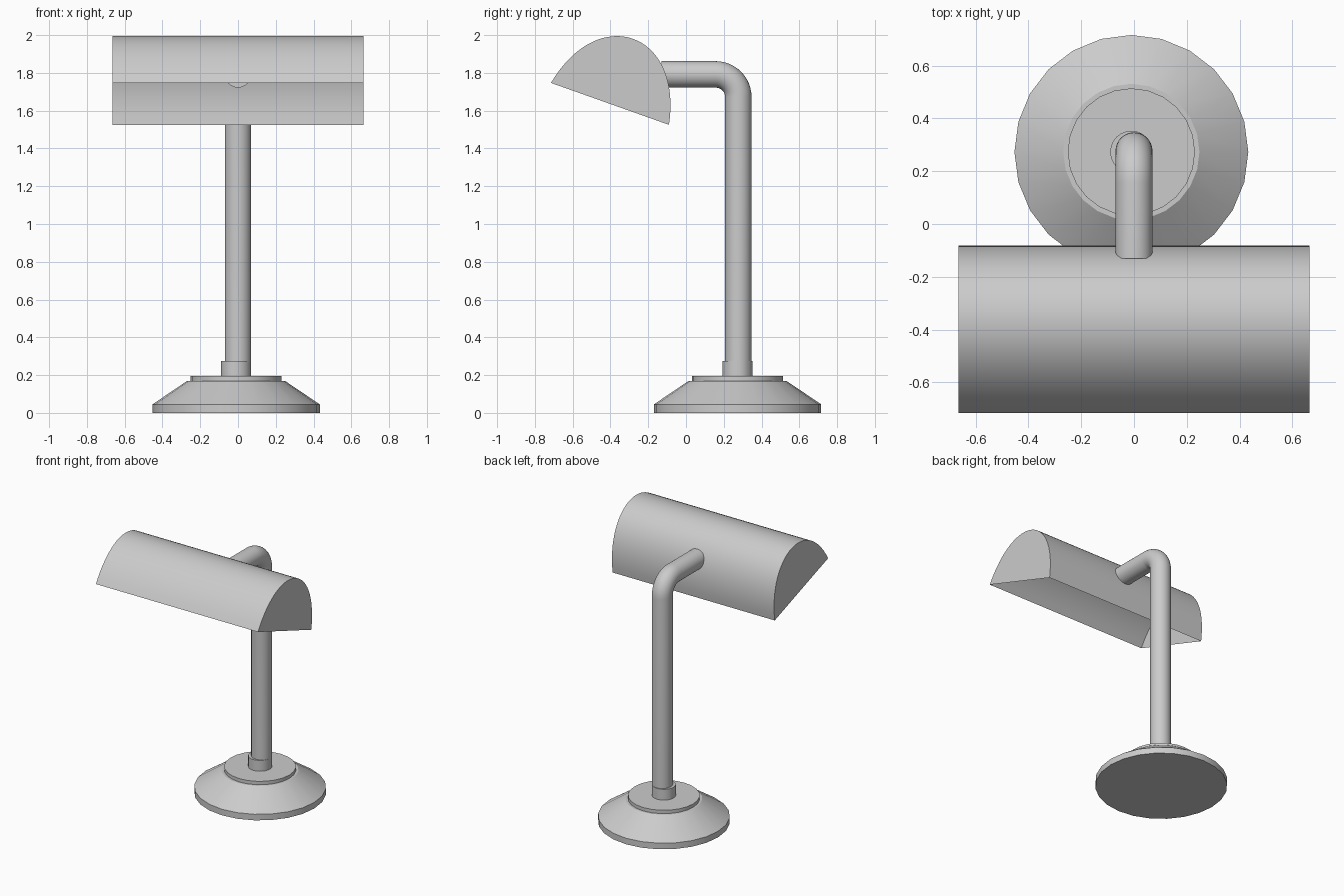
import bpy, bmesh
from math import sin, cos, pi, radians
from mathutils import Vector, Matrix
from mathutils.geometry import interpolate_bezier

cube = bpy.data.objects.get("Cube")
if cube:
    bpy.data.objects.remove(cube, do_unlink=True)

grey = bpy.data.materials.new("light_grey")
grey.use_nodes = True
grey.diffuse_color = (0.6, 0.6, 0.6, 1)
grey.node_tree.nodes["Principled BSDF"].inputs["Base Color"].default_value = (0.6, 0.6, 0.6, 1)


def select_only(obj):
    bpy.ops.object.select_all(action='DESELECT')
    obj.select_set(True)
    bpy.context.view_layer.objects.active = obj


def finish(name, bm):
    """Turn a bmesh into a shaded, coloured object."""
    bmesh.ops.recalc_face_normals(bm, faces=bm.faces)
    mesh = bpy.data.meshes.new(name)
    bm.to_mesh(mesh)
    bm.free()
    mesh.materials.append(grey)
    obj = bpy.data.objects.new(name, mesh)
    bpy.context.collection.objects.link(obj)
    select_only(obj)
    bpy.ops.object.shade_smooth_by_angle(angle=radians(30))
    return obj


def lathe(name, profile, center, sides=24):
    """Closed turned solid from (radius, height) pairs."""
    bm = bmesh.new()
    rings = []
    for r, z in profile:
        rings.append([bm.verts.new((center[0] + r * cos(2 * pi * i / sides),
                                    center[1] + r * sin(2 * pi * i / sides), z))
                      for i in range(sides)])
    for a, b in zip(rings, rings[1:]):
        for i in range(sides):
            j = (i + 1) % sides
            bm.faces.new((a[i], a[j], b[j], b[i]))
    bm.faces.new(rings[0][::-1])
    bm.faces.new(rings[-1])
    return finish(name, bm)


# Stepped conical foot and the collar holding the post
foot = (-0.01, 0.273)
lathe("base", [(0.443, 0), (0.443, 0.045), (0.258, 0.17),
               (0.241, 0.17), (0.241, 0.195)], foot)
lathe("collar", [(0.08, 0.19), (0.08, 0.275)], foot)

# Bent pipe: upright post, quarter bend, horizontal arm
post_y, arm_z, bend = 0.277, 1.792, 0.12
path = [Vector((0, post_y, 0.19))]
for i in range(13):
    a = pi / 2 * i / 12
    path.append(Vector((0, post_y - bend + bend * cos(a), arm_z - bend + bend * sin(a))))
path.append(Vector((0, -0.13, arm_z)))

sides, radius = 32, 0.07
bm = bmesh.new()
rings = []
for k, p in enumerate(path):
    turn = pi / 2 * min(max(k - 1, 0), 12) / 12
    tilt = Matrix.Rotation(turn, 3, 'X')
    rings.append([bm.verts.new(p + tilt @ Vector((radius * cos(2 * pi * i / sides),
                                                  radius * sin(2 * pi * i / sides), 0)))
                  for i in range(sides)])
for a, b in zip(rings, rings[1:]):
    for i in range(sides):
        j = (i + 1) % sides
        bm.faces.new((a[i], a[j], b[j], b[i]))
bm.faces.new(rings[0][::-1])
bm.faces.new(rings[-1])
finish("bent_pipe", bm)

# Hollow shade: arched sheet with closed ends and an open underside
front, back = Vector((0, -0.715, 1.747)), Vector((0, -0.09, 1.525))
chord = back - front
along = chord.normalized()
up = Vector((0, -along.z, along.y))
arch = interpolate_bezier(front, front + along * 0.095 + up * 0.487,
                          back - along * 0.095 + up * 0.487, back, 33)
half = 0.664
bm = bmesh.new()
left, right = [[bm.verts.new((x, p.y, p.z)) for p in arch] for x in (half, -half)]
for i in range(len(arch) - 1):
    bm.faces.new((left[i], left[i + 1], right[i + 1], right[i]))
bm.faces.new(left)
bm.faces.new(right[::-1])
finish("shade", bm)
